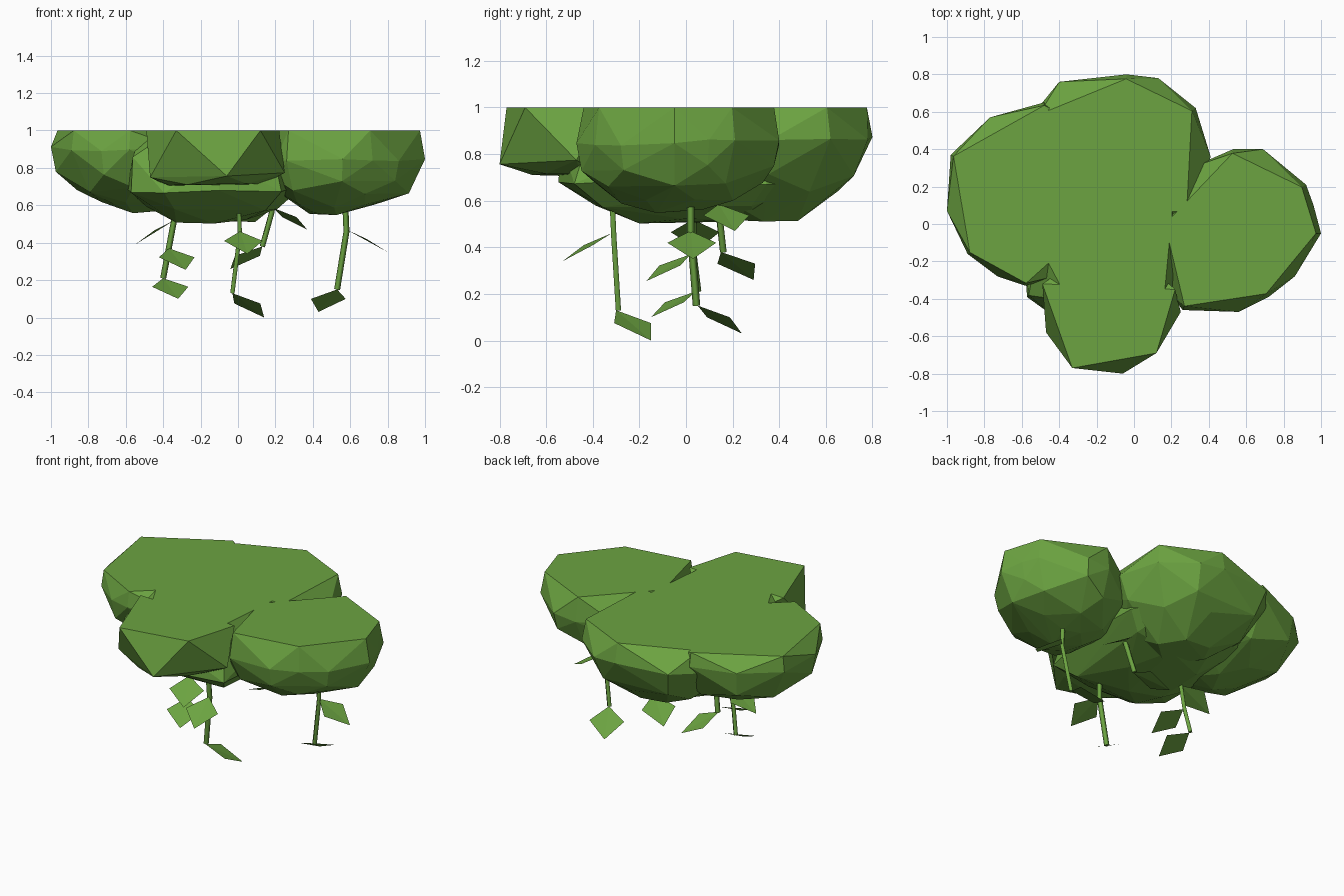
import bpy
import bmesh
import random
from mathutils import Vector

random.seed(4)
if "Cube" in bpy.data.objects:
    bpy.data.objects.remove(bpy.data.objects["Cube"], do_unlink=True)

green = bpy.data.materials.new("leaf_green")
green.use_nodes = True
colour = (0.15, 0.37, 0.053, 1)
green.diffuse_color = colour
shader = green.node_tree.nodes["Principled BSDF"]
shader.inputs["Base Color"].default_value = colour
shader.inputs["Roughness"].default_value = 0.9

# Which outline points a ring uses
ALL, EVEN, ODD = slice(None), slice(0, None, 2), slice(1, None, 2)


def finish(name, bm):
    mesh = bpy.data.meshes.new(name)
    bm.to_mesh(mesh)
    bm.free()
    mesh.materials.append(green)
    obj = bpy.data.objects.new(name, mesh)
    bpy.context.collection.objects.link(obj)


def lobe(name, centre, outline, rings):
    """Faceted clump: hull of an outline scaled about a centre at several heights."""
    bm = bmesh.new()
    mid = Vector(centre)
    for z, scale, pick in rings:
        for p in outline[pick]:
            flat = mid + (Vector(p) - mid) * scale
            wobble = 0 if z == 1 else random.uniform(-0.015, 0.015)
            bm.verts.new((flat.x, flat.y, z + wobble))
    hull = bmesh.ops.convex_hull(bm, input=bm.verts)
    loose = set(hull["geom_interior"]) | set(hull["geom_unused"])
    bmesh.ops.delete(bm, geom=[g for g in loose if isinstance(g, bmesh.types.BMVert)],
                     context='VERTS')
    bmesh.ops.recalc_face_normals(bm, faces=bm.faces)
    finish(name, bm)


# Foliage clumps, flat on top
lobe("left_clump", (0.46, -0.04),
     [(0.2, -0.38), (0.26, -0.46), (0.56, -0.47), (0.72, -0.39), (0.86, -0.28), (1, -0.05),
      (0.96, 0.1), (0.92, 0.21), (0.69, 0.4), (0.53, 0.4), (0.3, 0.3), (0.15, 0)],
     [(1, 0.95, ODD), (0.85, 1, ALL), (0.74, 0.95, EVEN), (0.67, 0.84, ODD),
      (0.6, 0.55, EVEN), (0.56, 0.25, ODD)])
lobe("right_clump", (-0.48, 0.12),
     [(-1, 0.07), (-0.98, 0.37), (-0.77, 0.57), (-0.48, 0.65), (-0.2, 0.5), (-0.1, 0.1),
      (-0.3, -0.25), (-0.58, -0.33), (-0.73, -0.28), (-0.89, -0.16)],
     [(1, 0.97, ODD), (0.9, 1, ALL), (0.77, 0.95, EVEN), (0.68, 0.76, ODD),
      (0.62, 0.48, EVEN), (0.57, 0.2, ODD)])
lobe("back_clump", (-0.08, 0.32),
     [(-0.57, 0.4), (-0.53, 0.6), (-0.4, 0.76), (-0.04, 0.8), (0.13, 0.78), (0.33, 0.62),
      (0.41, 0.36), (0.3, 0.05), (-0.1, -0.1), (-0.5, 0.1)],
     [(1, 0.95, ODD), (0.87, 1, ALL), (0.7, 0.87, EVEN), (0.63, 0.7, ODD),
      (0.52, 0.35, EVEN)])
lobe("front_clump", (-0.13, -0.4),
     [(-0.49, -0.32), (-0.47, -0.58), (-0.33, -0.77), (-0.06, -0.8), (0.12, -0.69),
      (0.25, -0.47), (0.22, -0.35), (-0.1, -0.05)],
     [(1, 1, EVEN), (0.76, 1, ODD), (0.72, 0.7, ALL)])
# Broad belly that fills the underside between the other clumps
lobe("centre_clump", (-0.15, 0.06),
     [(-0.6, -0.15), (-0.58, -0.4), (-0.4, -0.53), (-0.1, -0.56), (0.24, -0.49),
      (0.3, -0.1), (0.32, 0.35), (0.12, 0.64), (-0.25, 0.64), (-0.55, 0.4)],
     [(1, 0.8, EVEN), (0.86, 0.96, ODD), (0.68, 0.98, ALL), (0.58, 0.76, EVEN),
      (0.51, 0.42, ODD)])


def stem(name, path):
    """Thin four-sided hanging stalk."""
    data = bpy.data.curves.new(name, 'CURVE')
    data.dimensions = '3D'
    data.bevel_depth = 0.016
    data.bevel_resolution = 0
    data.use_fill_caps = True
    line = data.splines.new('POLY')
    line.points.add(len(path) - 1)
    for point, co in zip(line.points, path):
        point.co = (*co, 1)
    data.materials.append(green)
    bpy.context.collection.objects.link(bpy.data.objects.new(name, data))


def leaf(name, base, tip):
    """Diamond blade with a slight crease along its middle."""
    a, b = Vector(base), Vector(tip)
    side = (b - a).cross(Vector((0, 0, 1))).normalized() * 0.105
    mid = a.lerp(b, 0.47) + Vector((0, 0, 0.006))
    bm = bmesh.new()
    v = [bm.verts.new(p) for p in (a, mid + side, b, mid - side)]
    bm.faces.new((v[0], v[1], v[2]))
    bm.faces.new((v[0], v[2], v[3]))
    for f in bm.faces:
        f.normal_update()
        if f.normal.z < 0:
            f.normal_flip()
    finish(name, bm)


# Hanging stalks, each with its leaves as (base, tip)
vines = {
    "front": ([(0, -0.32, 0.68), (0.01, -0.31, 0.45), (-0.03, -0.29, 0.13)],
              [((-0.03, -0.3, 0.13), (0.14, -0.15, 0.0)),
               ((0.01, -0.32, 0.46), (0.05, -0.53, 0.34))]),
    "left": ([(0.57, 0.02, 0.68), (0.58, 0.02, 0.46), (0.53, 0.045, 0.15)],
             [((0.53, 0.05, 0.15), (0.43, 0.24, 0.03)),
              ((0.58, 0.02, 0.47), (0.8, 0.03, 0.35))]),
    "back": ([(0.2, 0.13, 0.68), (0.18, 0.14, 0.56), (0.13, 0.16, 0.38)],
             [((0.19, 0.14, 0.585), (0.37, 0.21, 0.47)),
              ((0.13, 0.15, 0.38), (-0.04, 0.29, 0.26))]),
    "right": ([(-0.33, 0.03, 0.68), (-0.34, 0.03, 0.53), (-0.37, 0.03, 0.37),
               (-0.4, 0.05, 0.21)],
              [((-0.37, 0.02, 0.37), (-0.28, -0.17, 0.255)),
               ((-0.4, 0.04, 0.21), (-0.32, -0.15, 0.1)),
               ((-0.34, 0.03, 0.52), (-0.55, 0.05, 0.39))]),
}
for place, (path, leaves) in vines.items():
    stem(place + "_stem", path)
    for i, (base, tip) in enumerate(leaves):
        leaf(f"{place}_leaf_{i + 1}", base, tip)
